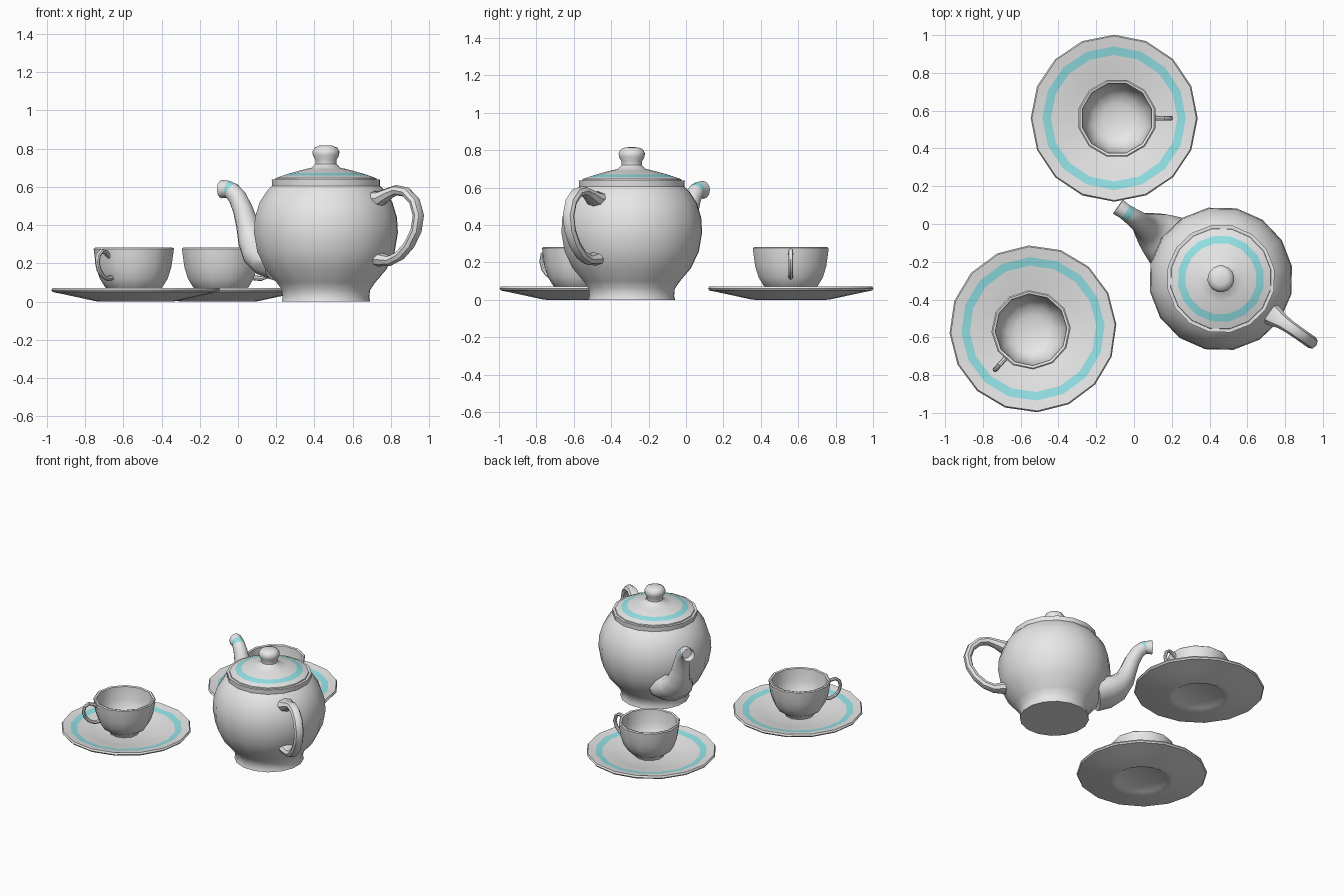
import bpy, bmesh, math
from mathutils import Vector


def material(name, rgb):
    m = bpy.data.materials.new(name)
    m.diffuse_color = (*rgb, 1)
    return m


WHITE = material("glazed_white", (0.8, 0.8, 0.8))
TEAL = material("teal_band", (0.29, 0.76, 0.79))


def finish(bm, name, loc, rot, sharp=40):
    bmesh.ops.recalc_face_normals(bm, faces=bm.faces)
    for f in bm.faces:
        f.smooth = True
    for e in bm.edges:
        if len(e.link_faces) == 2:
            e.smooth = e.calc_face_angle(0) < math.radians(sharp)
    me = bpy.data.meshes.new(name)
    bm.to_mesh(me)
    bm.free()
    me.materials.append(WHITE)
    me.materials.append(TEAL)
    ob = bpy.data.objects.new(name, me)
    ob.location = loc
    ob.rotation_euler.z = math.radians(rot)
    bpy.context.collection.objects.link(ob)
    return ob


def skin(bm, rings, band=None):
    """Join successive rings of vertices; the band-th strip is teal."""
    for i, (a, b) in enumerate(zip(rings, rings[1:])):
        n = max(len(a), len(b))
        for k in range(n):
            j = (k + 1) % n
            if len(a) == 1:
                f = bm.faces.new((a[0], b[k], b[j]))
            elif len(b) == 1:
                f = bm.faces.new((a[k], a[j], b[0]))
            else:
                f = bm.faces.new((a[k], a[j], b[j], b[k]))
            f.material_index = int(i == band)


def lathe(name, profile, sides, loc, rot, phase=0.0, band=None):
    """Revolve (radius, z) points around z."""
    bm = bmesh.new()
    rings = []
    for r, z in profile:
        if r == 0:
            rings.append([bm.verts.new((0, 0, z))])
        else:
            rings.append([bm.verts.new((r * math.cos(t), r * math.sin(t), z))
                          for t in (math.tau * (k + phase) / sides for k in range(sides))])
    skin(bm, rings, band)
    return finish(bm, name, loc, rot)


def tube(name, path, sides, loc, rot, band=None, hollow=0):
    """Sweep an ellipse along (x, z, in-plane radius, y radius) points."""
    bm = bmesh.new()
    pts = [Vector((p[0], 0, p[1])) for p in path]
    rings = []
    for i, p in enumerate(pts):
        d = (pts[min(i + 1, len(pts) - 1)] - pts[max(i - 1, 0)]).normalized()
        n = Vector((-d.z, 0, d.x))
        ring = []
        for k in range(sides):
            t = math.tau * k / sides
            ring.append(bm.verts.new(p + n * path[i][2] * math.cos(t)
                                     + Vector((0, path[i][3] * math.sin(t), 0))))
        rings.append(ring)
    skin(bm, rings, band)
    bm.faces.new(rings[0])
    end = bm.faces.new(rings[-1])
    if hollow:  # open mouth: inset the end and push it inward
        bm.normal_update()
        bmesh.ops.inset_individual(bm, faces=[end], thickness=0.01)
        back = (pts[-2] - pts[-1]).normalized() * hollow
        bmesh.ops.translate(bm, verts=end.verts[:], vec=back)
    return finish(bm, name, loc, rot)


# Teapot: spout along local -x, handle along local +x
POT, POT_ROT = (0.46, -0.29, 0), -35
lathe("teapot_body", [(0, 0), (0.235, 0), (0.23, 0.02), (0.234, 0.06), (0.262, 0.10),
                      (0.322, 0.17), (0.365, 0.26), (0.382, 0.36), (0.377, 0.44),
                      (0.352, 0.52), (0.312, 0.58), (0.286, 0.605), (0.288, 0.638),
                      (0.27, 0.638), (0, 0.63)], 16, POT, POT_ROT)
lathe("teapot_lid", [(0, 0.63), (0.272, 0.63), (0.268, 0.645), (0.23, 0.658), (0.19, 0.671),
                     (0.12, 0.69), (0.075, 0.70), (0.056, 0.72), (0.056, 0.74),
                     (0.07, 0.765), (0.071, 0.785), (0.06, 0.805), (0.035, 0.815),
                     (0, 0.817)], 16, POT, POT_ROT, band=3)
tube("teapot_spout", [(-0.28, 0.20, 0.10, 0.15), (-0.36, 0.225, 0.10, 0.145),
                      (-0.43, 0.265, 0.088, 0.115), (-0.475, 0.325, 0.07, 0.082),
                      (-0.502, 0.40, 0.058, 0.063), (-0.53, 0.48, 0.052, 0.054),
                      (-0.565, 0.545, 0.048, 0.048), (-0.602, 0.58, 0.045, 0.044),
                      (-0.62, 0.587, 0.044, 0.042), (-0.665, 0.588, 0.048, 0.045)],
     12, POT, POT_ROT, band=7, hollow=0.04)
tube("teapot_handle", [(0.27, 0.53, 0.05, 0.07), (0.35, 0.54, 0.04, 0.055),
                       (0.40, 0.565, 0.03, 0.04), (0.45, 0.582, 0.027, 0.035),
                       (0.51, 0.573, 0.027, 0.034), (0.565, 0.525, 0.027, 0.034),
                       (0.59, 0.45, 0.027, 0.034), (0.575, 0.37, 0.027, 0.034),
                       (0.53, 0.295, 0.027, 0.034), (0.47, 0.24, 0.027, 0.034),
                       (0.41, 0.215, 0.028, 0.038), (0.35, 0.22, 0.036, 0.05),
                       (0.28, 0.23, 0.045, 0.065)], 8, POT, POT_ROT)

# Two cups on saucers
SETS = [("left", (-0.535, -0.555, 0), (-0.545, -0.56, 0), 228),
        ("back", (-0.105, 0.56, 0), (-0.09, 0.56, 0), 0)]
for side, saucer_at, cup_at, rot in SETS:
    lathe("saucer_" + side, [(0, 0.012), (0.17, 0.012), (0.19, 0), (0.21, 0.002),
                             (0.33, 0.028), (0.435, 0.05), (0.442, 0.06), (0.435, 0.072),
                             (0.38, 0.063), (0.335, 0.055), (0.22, 0.035), (0.19, 0.027),
                             (0, 0.027)], 16, saucer_at, rot, band=8)
    lathe("cup_" + side, [(0, 0.03), (0.10, 0.028), (0.105, 0.045), (0.15, 0.075),
                          (0.178, 0.12), (0.197, 0.18), (0.207, 0.25), (0.21, 0.276),
                          (0.203, 0.282), (0.19, 0.278), (0.183, 0.19), (0.163, 0.125),
                          (0.13, 0.085), (0.08, 0.065), (0, 0.06)], 12, cup_at, rot, phase=0.5)
    tube("cup_handle_" + side, [(0.188, 0.235, 0.014, 0.014), (0.215, 0.255, 0.013, 0.013),
                                (0.25, 0.263, 0.012, 0.013), (0.276, 0.243, 0.012, 0.013),
                                (0.285, 0.205, 0.012, 0.013), (0.272, 0.165, 0.012, 0.013),
                                (0.245, 0.135, 0.012, 0.013), (0.21, 0.12, 0.013, 0.013),
                                (0.172, 0.125, 0.014, 0.014)], 8, cup_at, rot)
